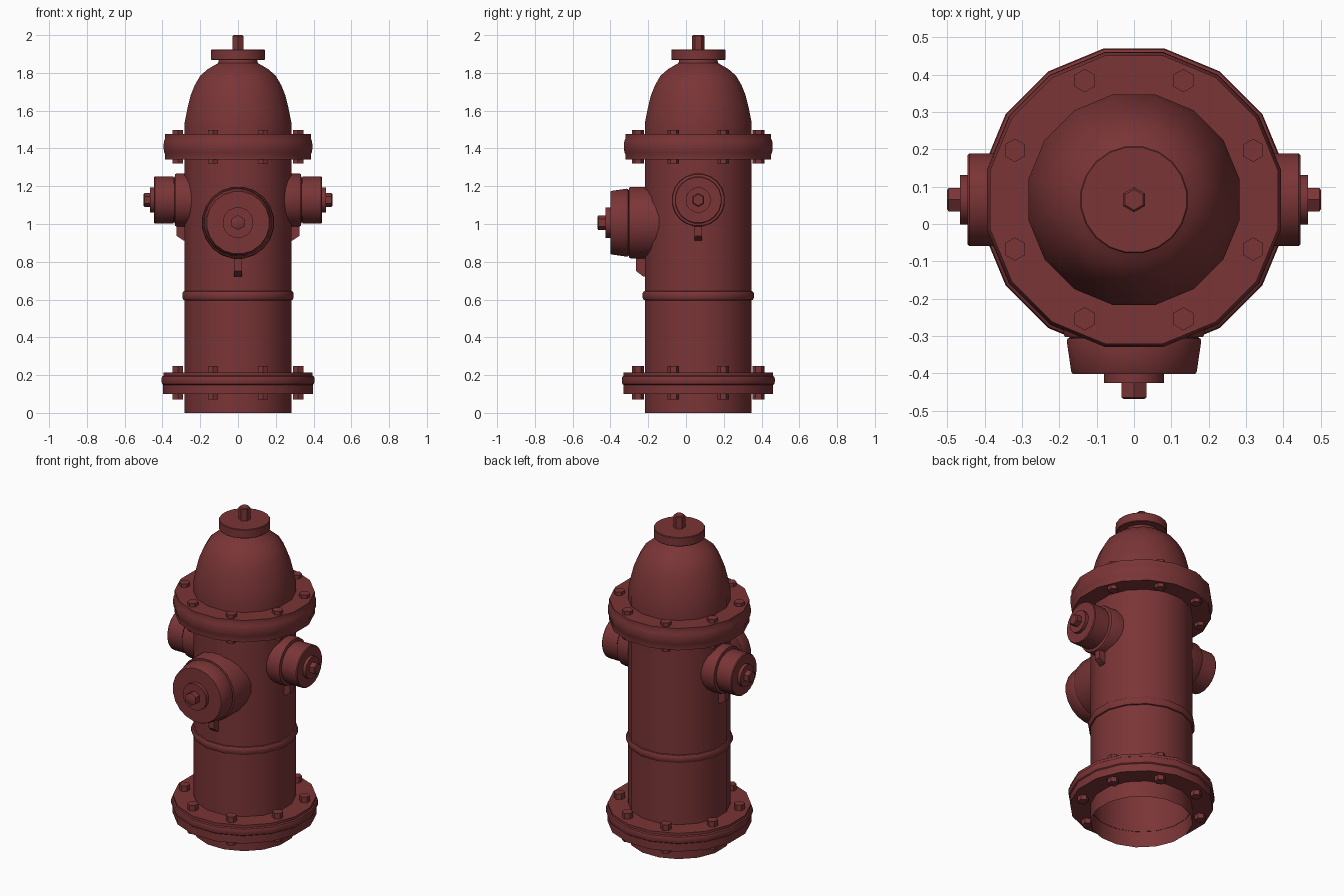
import bpy, bmesh, math
from mathutils import Matrix, Vector

if "Cube" in bpy.data.objects:
    bpy.data.objects.remove(bpy.data.objects["Cube"])

CY = 0.065  # y of the barrel axis
red = bpy.data.materials.new("hydrant red")
red.diffuse_color = (0.195, 0.035, 0.037, 1)
red.use_nodes = True
red.node_tree.nodes["Principled BSDF"].inputs["Base Color"].default_value = red.diffuse_color


def finish(bm, name, angle=35):
    bmesh.ops.recalc_face_normals(bm, faces=bm.faces)
    me = bpy.data.meshes.new(name)
    bm.to_mesh(me)
    bm.free()
    me.materials.append(red)
    ob = bpy.data.objects.new(name, me)
    bpy.context.collection.objects.link(ob)
    bpy.ops.object.select_all(action='DESELECT')
    ob.select_set(True)
    bpy.context.view_layer.objects.active = ob
    bpy.ops.object.shade_smooth_by_angle(angle=math.radians(angle))
    return ob


def lathe(bm, profile, sides, mat, closed=False):
    """Spin (radius, height) points; radii are measured to the flats."""
    k = 1 / math.cos(math.pi / sides)
    rings = []
    for r, z in profile:
        if r == 0:
            rings.append([bm.verts.new(mat @ Vector((0, 0, z)))])
            continue
        ring = []
        for i in range(sides):
            a = (i + 0.5) * math.tau / sides
            ring.append(bm.verts.new(mat @ Vector((r * k * math.cos(a), r * k * math.sin(a), z))))
        rings.append(ring)
    pairs = list(zip(rings, rings[1:]))
    if closed:
        pairs.append((rings[-1], rings[0]))
    for a, b in pairs:
        for i in range(sides):
            j = (i + 1) % sides
            if len(b) == 1:
                bm.faces.new((a[i], a[j], b[0]))
            elif len(a) == 1:
                bm.faces.new((a[0], b[j], b[i]))
            else:
                bm.faces.new((a[i], a[j], b[j], b[i]))


def turned(name, profile, sides=16, mat=Matrix.Translation((0, CY, 0)), closed=False):
    bm = bmesh.new()
    lathe(bm, profile, sides, mat, closed)
    return finish(bm, name)


# Barrel, open at the bottom
turned("barrel", [(0.282, 0), (0.282, 1.40)])

# Rounded band around the barrel
turned("barrel_band", [(0.278, 0.595), (0.289, 0.598), (0.295, 0.61), (0.295, 0.632),
                       (0.289, 0.643), (0.278, 0.646)], closed=True)

# Base flange with a raised rim
turned("base_flange", [(0.280, 0.10), (0.396, 0.10), (0.396, 0.148), (0.402, 0.153), (0.405, 0.165),
                       (0.405, 0.182), (0.402, 0.192), (0.395, 0.197), (0.395, 0.213), (0.280, 0.213)],
       closed=True)

# Bonnet flange with a rounded middle
turned("bonnet_flange", [(0.280, 1.342), (0.386, 1.342), (0.386, 1.368), (0.391, 1.38), (0.394, 1.40),
                         (0.394, 1.42), (0.391, 1.44), (0.386, 1.452), (0.386, 1.477), (0.280, 1.477)],
       closed=True)

# Domed bonnet
turned("bonnet", [(0.282, 1.47), (0.282, 1.54), (0.268, 1.61), (0.251, 1.68), (0.229, 1.735),
                  (0.200, 1.785), (0.160, 1.82), (0.105, 1.852), (0.100, 1.872)])

# Cap and operating nut
turned("bonnet_cap", [(0.09, 1.868), (0.140, 1.868), (0.143, 1.871), (0.143, 1.920), (0.140, 1.924), (0, 1.924)], 20)
turned("operating_nut", [(0.029, 1.92), (0.029, 1.994), (0.024, 2.0), (0, 2.0)], 6)

# Hex bolts above and below both flanges
for name, low, high in (("base_bolts", (0.07, 0.10), (0.213, 0.248)),
                        ("bonnet_bolts", (1.32, 1.342), (1.477, 1.498))):
    bm = bmesh.new()
    for i in range(8):
        a = (i + 0.5) * math.tau / 8
        m = Matrix.Translation((0.345 * math.cos(a), CY + 0.345 * math.sin(a), 0))
        for z0, z1 in (low, high):
            lathe(bm, [(0, z0), (0.027, z0), (0.027, z1), (0, z1)], 6, m)
    finish(bm, name)


# Lug under an outlet: side outline (distance from axis, z) given a thickness
def lug(name, outline, mat):
    bm = bmesh.new()
    a, b = ([bm.verts.new(mat @ Vector((s, z, d))) for d, z in outline] for s in (-0.02, 0.02))
    bm.faces.new(a)
    bm.faces.new(b)
    n = len(outline)
    for i in range(n):
        j = (i + 1) % n
        bm.faces.new((a[i], a[j], b[j], b[i]))
    finish(bm, name)


def outlet(prefix, mat, bell, cap, plate, nut, lug_shape):
    turned(prefix + "_neck", bell, 20, mat)
    turned(prefix + "_cap", cap, 20, mat)
    turned(prefix + "_cap_plate", plate, 16, mat)
    turned(prefix + "_cap_nut", nut, 6, mat)
    lug(prefix + "_lug", lug_shape, mat)


def facing(angle, z):
    """Local z points outward, local y points up."""
    return (Matrix.Translation((0, CY, z)) @ Matrix.Rotation(angle, 4, 'Z')
            @ Matrix.Rotation(math.pi / 2, 4, 'X'))


# Large front outlet
outlet("front_outlet", facing(0, 1.007),
       [(0.19, 0.19), (0.19, 0.355), (0.185, 0.367), (0.165, 0.369)],
       [(0.165, 0.366), (0.178, 0.372), (0.180, 0.378), (0.168, 0.460), (0.164, 0.466), (0, 0.466)],
       [(0.08, 0.46), (0.08, 0.490), (0, 0.490)],
       [(0.034, 0.48), (0.034, 0.529), (0.028, 0.533), (0, 0.533)],
       [(0.25, -0.10), (0.33, -0.10), (0.33, -0.255), (0.292, -0.285), (0.25, -0.285)])

# Matching small outlets on both sides
for side, ang in (("right", math.pi / 2), ("left", -math.pi / 2)):
    outlet(side + "_outlet", facing(ang, 1.127),
           [(0.14, 0.20), (0.14, 0.325), (0.136, 0.333), (0.118, 0.336), (0.118, 0.35)],
           [(0.11, 0.342), (0.124, 0.342), (0.124, 0.440), (0.120, 0.445), (0, 0.445)],
           [(0.066, 0.44), (0.066, 0.465), (0, 0.465)],
           [(0.031, 0.46), (0.031, 0.496), (0.026, 0.50), (0, 0.50)],
           [(0.25, -0.08), (0.325, -0.08), (0.325, -0.19), (0.288, -0.215), (0.25, -0.215)])
